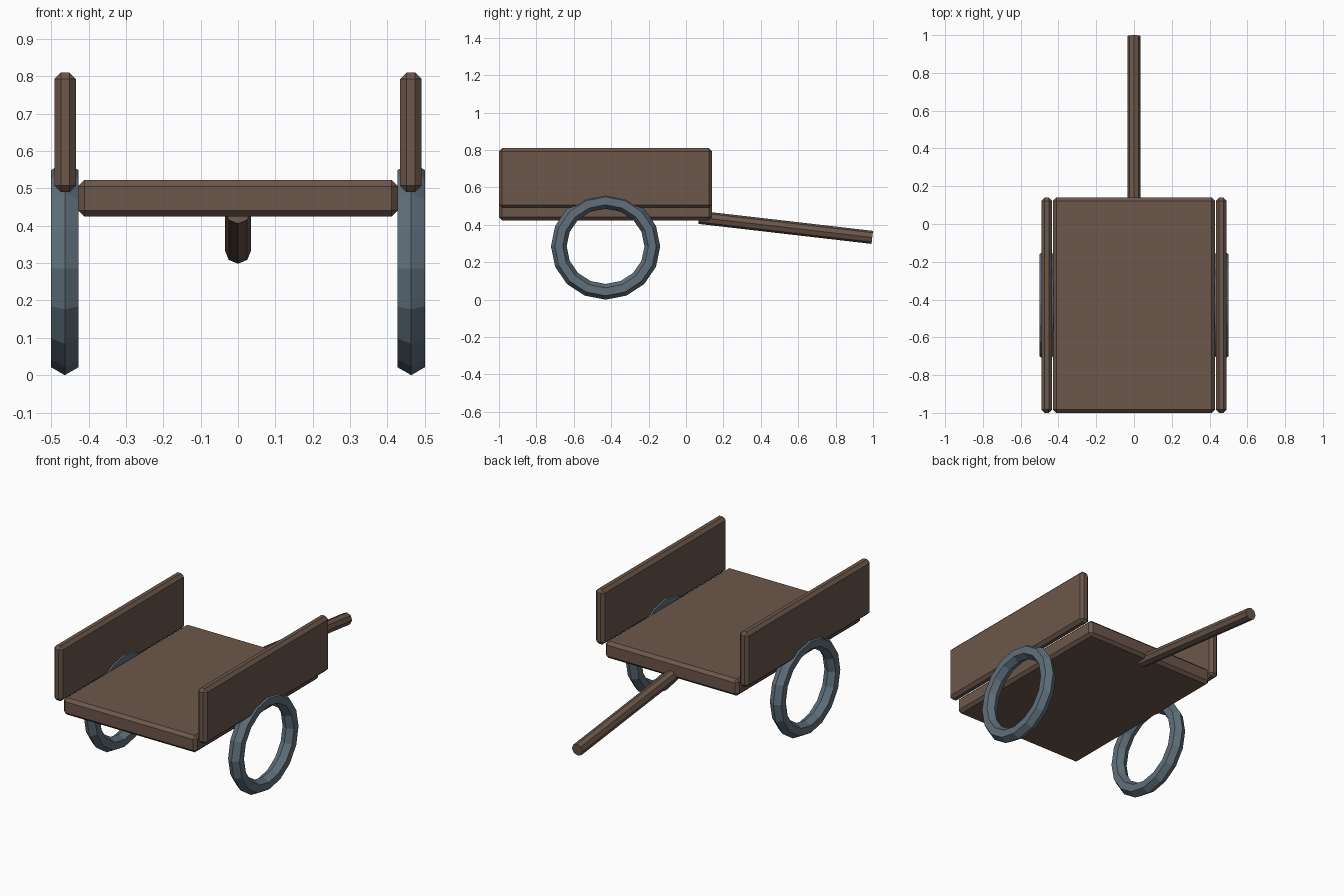
import bpy, bmesh
from math import sin, cos, pi
from mathutils import Vector

if "Cube" in bpy.data.objects:
    bpy.data.objects.remove(bpy.data.objects["Cube"])


def material(name, color):
    m = bpy.data.materials.new(name)
    m.diffuse_color = (*color, 1)
    m.use_nodes = True
    m.node_tree.nodes["Principled BSDF"].inputs["Base Color"].default_value = m.diffuse_color
    return m


wood = material("brown_wood", (0.15, 0.095, 0.07))
metal = material("blue_grey_metal", (0.115, 0.16, 0.2))


def add_object(name, bm, mat):
    bmesh.ops.recalc_face_normals(bm, faces=bm.faces)
    mesh = bpy.data.meshes.new(name)
    bm.to_mesh(mesh)
    bm.free()
    mesh.materials.append(mat)
    ob = bpy.data.objects.new(name, mesh)
    bpy.context.collection.objects.link(ob)
    return ob


def board(name, lo, hi, chamfer=0.017):
    lo, hi = Vector(lo), Vector(hi)
    bm = bmesh.new()
    bmesh.ops.create_cube(bm, size=1)
    for v in bm.verts:
        v.co = (lo + hi) / 2 + v.co * (hi - lo)
    bmesh.ops.bevel(bm, geom=bm.edges[:], offset=chamfer, segments=1,
                    affect='EDGES')
    return add_object(name, bm, wood)


def wheel(name, x, y, z, ry, rz, tube, segments=16, sides=6):
    # low-poly ring with a hexagonal section, slightly wider than tall
    bm = bmesh.new()
    rings = []
    for i in range(segments):
        a = 2 * pi * i / segments
        ring = []
        for j in range(sides):
            b = 2 * pi * j / sides
            r = tube * cos(b)
            ring.append(bm.verts.new((x + tube * sin(b),
                                      y + (ry + r) * cos(a),
                                      z + (rz + r) * sin(a))))
        rings.append(ring)
    for i in range(segments):
        p, q = rings[i], rings[(i + 1) % segments]
        for j in range(sides):
            k = (j + 1) % sides
            bm.faces.new((p[j], q[j], q[k], p[k]))
    return add_object(name, bm, metal)


def rod(name, start, end, radius, sides=8):
    start, end = Vector(start), Vector(end)
    axis = end - start
    bm = bmesh.new()
    bmesh.ops.create_cone(bm, cap_ends=True, segments=sides, radius1=radius,
                          radius2=radius, depth=axis.length)
    rot = axis.to_track_quat('Z', 'X')
    for v in bm.verts:
        v.co = (start + end) / 2 + rot @ v.co
    return add_object(name, bm, wood)


# flat bed
board("bed", (-0.428, -1, 0.424), (0.428, 0.14, 0.522))

# side boards and wheels on both sides
for side, s in (("left", -1), ("right", 1)):
    xs = sorted((s * 0.434, s * 0.491))
    board(side + "_side_board", (xs[0], -1, 0.49), (xs[1], 0.14, 0.81))
    wheel(side + "_wheel", s * 0.4635, -0.43, 0.285, 0.25, 0.243, 0.042)

# pull handle sloping down from under the bed
rod("handle", (0, 0.07, 0.44), (0, 0.996, 0.333), 0.035)
